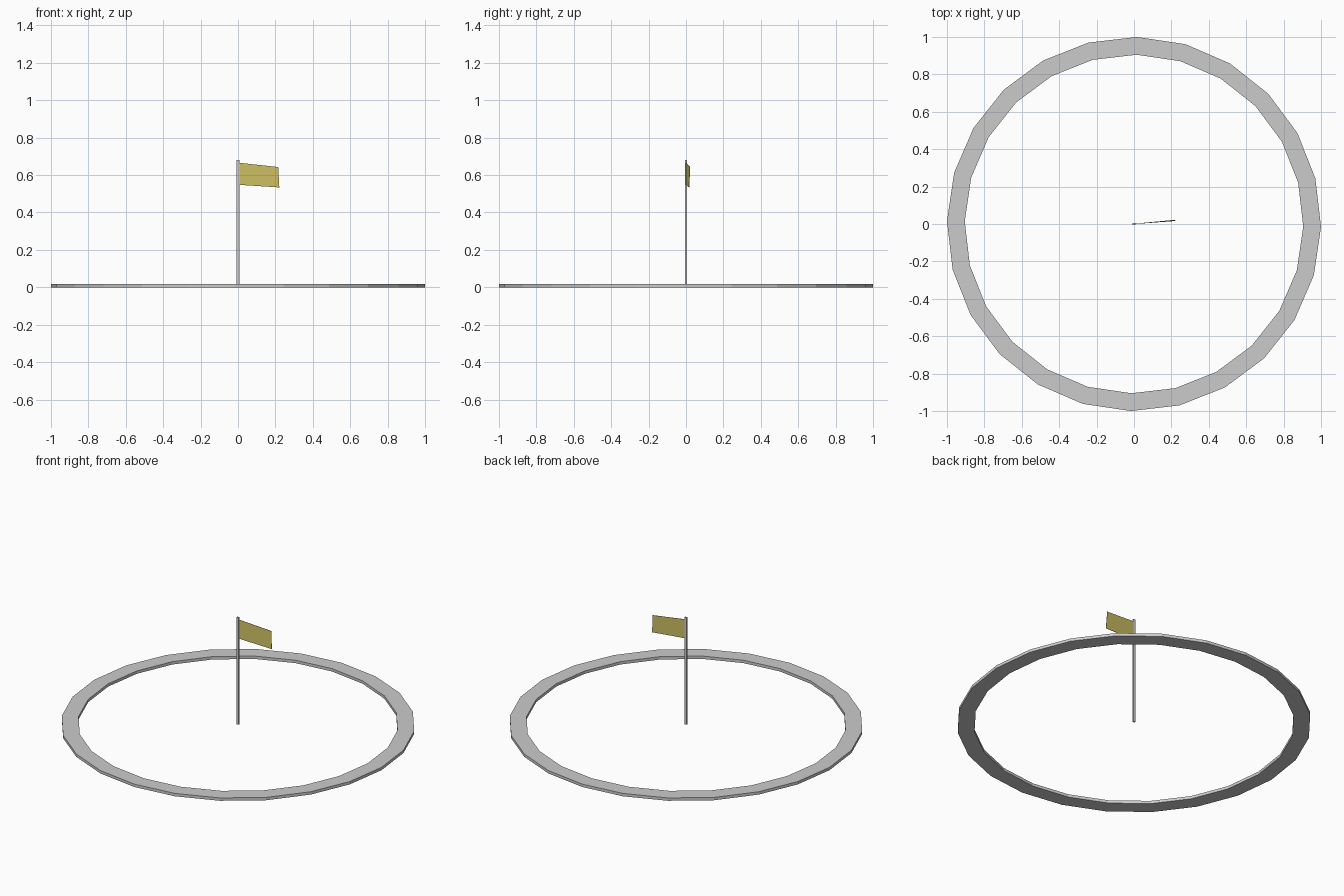
import bpy, bmesh, math

if "Cube" in bpy.data.objects:
    bpy.data.objects.remove(bpy.data.objects["Cube"])

def add_object(name, bm):
    bmesh.ops.recalc_face_normals(bm, faces=bm.faces[:])
    me = bpy.data.meshes.new(name)
    bm.to_mesh(me)
    bm.free()
    ob = bpy.data.objects.new(name, me)
    bpy.context.collection.objects.link(ob)
    return ob

# Flat 24-sided ring on the ground
SIDES, R_OUT, R_IN, H = 24, 1.0, 0.905, 0.018
bm = bmesh.new()
loops = []
for i in range(SIDES):
    a = math.tau * i / SIDES - math.radians(0.9)
    c, s = math.cos(a), math.sin(a)
    loops.append([bm.verts.new((r * c, r * s, z))
                  for r, z in ((R_OUT, 0), (R_OUT, H), (R_IN, H), (R_IN, 0))])
for i in range(SIDES):
    p, q = loops[i], loops[(i + 1) % SIDES]
    for k in range(4):
        m = (k + 1) % 4
        bm.faces.new((p[k], q[k], q[m], p[m]))
add_object("ring", bm)

# Thin pole in the middle
bm = bmesh.new()
bmesh.ops.create_cube(bm, size=1)
for v in bm.verts:
    v.co = (v.co.x * 0.014, v.co.y * 0.009, (v.co.z + 0.5) * 0.667 + 0.013)
add_object("pole", bm)

# Slightly drooping flag, turned a little backwards
bm = bmesh.new()
corners = [(0.005, 0.001, 0.548), (0.221, 0.017, 0.534),
           (0.215, 0.021, 0.643), (0.005, 0.001, 0.666)]
front = [bm.verts.new((x, y - 0.001, z)) for x, y, z in corners]
back = [bm.verts.new((x, y + 0.001, z)) for x, y, z in corners]
bm.faces.new(front)
bm.faces.new(back[::-1])
for i in range(4):
    j = (i + 1) % 4
    bm.faces.new((front[i], back[i], back[j], front[j]))
flag = add_object("flag", bm)
mat = bpy.data.materials.new("flag_yellow")
mat.diffuse_color = (0.62, 0.53, 0.13, 1)
mat.use_nodes = True
mat.node_tree.nodes["Principled BSDF"].inputs["Base Color"].default_value = mat.diffuse_color
flag.data.materials.append(mat)
